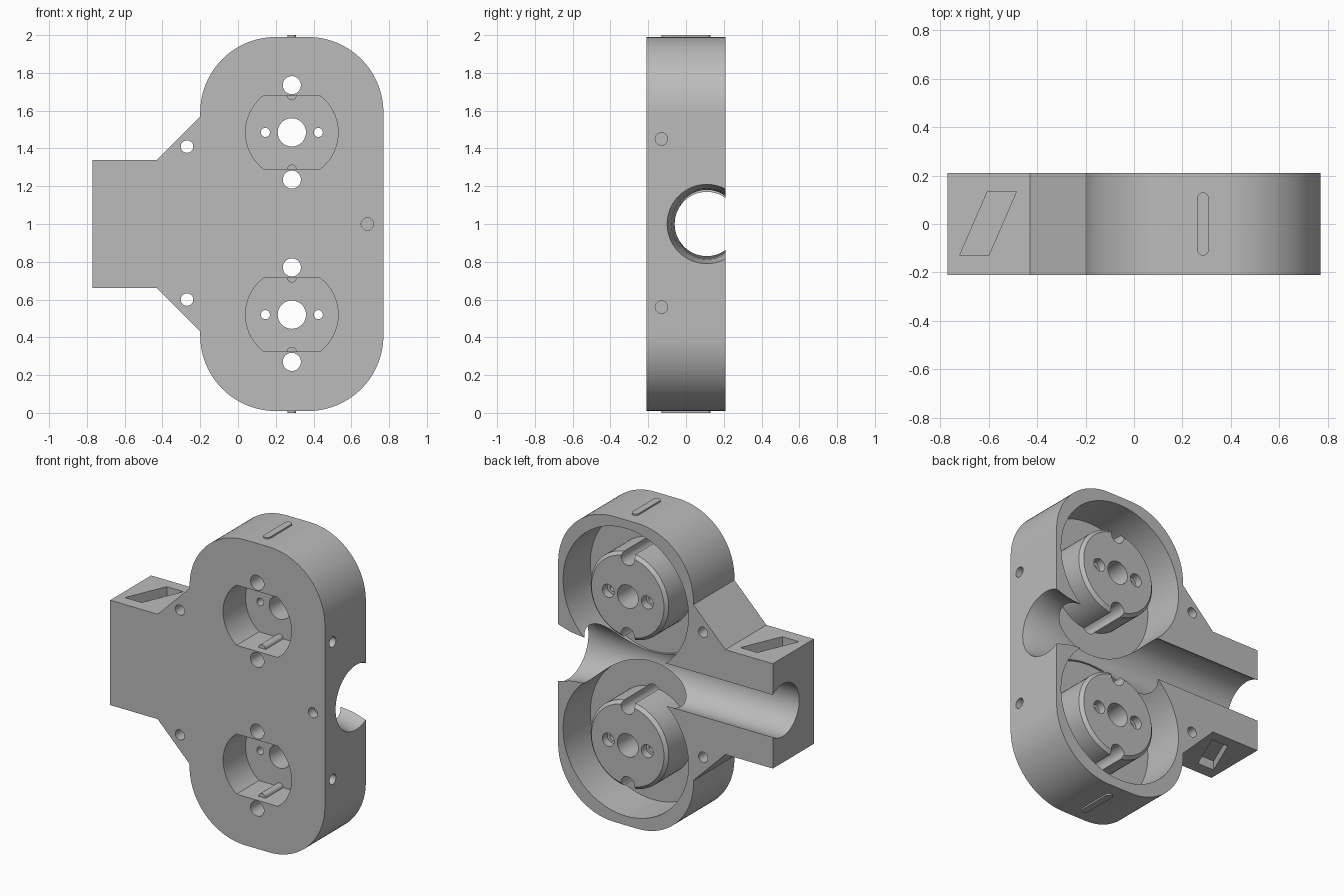
import bpy, bmesh, math

old = bpy.data.objects.get("Cube")
if old:
    bpy.data.objects.remove(old, do_unlink=True)

grey = bpy.data.materials.new("plastic_grey")
grey.use_nodes = True
grey.diffuse_color = (0.5, 0.5, 0.5, 1)
grey.node_tree.nodes["Principled BSDF"].inputs["Base Color"].default_value = grey.diffuse_color

BACK, FRONT, FLOOR = 0.21, -0.21, -0.07
CX, ZS = 0.285, (0.52, 1.485)


def arc(cu, cv, r, start=0, end=360, n=64):
    """Points on an arc; a full circle drops its repeated last point."""
    count = n if end - start == 360 else n + 1
    angles = [math.radians(start + (end - start) * i / n) for i in range(count)]
    return [(cu + r * math.cos(a), cv + r * math.sin(a)) for a in angles]


def loft(name, rings, axis="y"):
    """Solid through (position, points) rings placed along an axis."""
    place = {"x": lambda u, v, w: (w, u, v),
             "y": lambda u, v, w: (u, w, v),
             "z": lambda u, v, w: (u, v, w)}[axis]
    bm = bmesh.new()
    loops = [[bm.verts.new(place(u, v, w)) for u, v in pts] for w, pts in rings]
    bm.faces.new(loops[0])
    bm.faces.new(loops[-1])
    for low, high in zip(loops, loops[1:]):
        for i in range(len(low)):
            j = (i + 1) % len(low)
            bm.faces.new((low[i], low[j], high[j], high[i]))
    bmesh.ops.recalc_face_normals(bm, faces=bm.faces)
    mesh = bpy.data.meshes.new(name)
    bm.to_mesh(mesh)
    bm.free()
    mesh.materials.append(grey)
    obj = bpy.data.objects.new(name, mesh)
    bpy.context.collection.objects.link(obj)
    return obj


def prism(name, pts, a, b, axis="y"):
    return loft(name, [(a, pts), (b, pts)], axis)


def combine(target, tool, operation="DIFFERENCE"):
    mod = target.modifiers.new("bool", "BOOLEAN")
    mod.operation, mod.solver, mod.object = operation, "EXACT", tool
    bpy.context.view_layer.objects.active = target
    bpy.ops.object.modifier_apply(modifier=mod.name)
    bpy.data.objects.remove(tool, do_unlink=True)


def drill(u, v, r, a, b, axis="y", n=32):
    combine(body, prism("drill", arc(u, v, r, n=n), a, b, axis))


# Housing outline: rounded block with a tapered cable arm
half = [(-0.77, 1.34), (-0.43, 1.34), (-0.2, 1.57)]
top = half + arc(0.2, 1.59, 0.4, 180, 90, 24) + arc(0.37, 1.59, 0.4, 90, 0, 24)
bottom = [(x, 2 - z) for x, z in reversed(top)]
body = prism("housing", top + bottom, FRONT, BACK)

# Round pockets in the back
for z in ZS:
    drill(CX, z, 0.45, FLOOR, BACK + 0.1, n=96)

# Cable channel, flared at the wide end
rings = [(x, arc(0.11, 1.0, r)) for x, r in
         ((-0.9, 0.17), (0.5, 0.17), (0.68, 0.187), (0.77, 0.21), (0.8, 0.218))]
combine(body, loft("channel", rings, "x"))

for z in ZS:
    # Socket cup with a chamfered back
    cup = [(FLOOR - 0.05, arc(CX, z, 0.28)), (0.17, arc(CX, z, 0.28)), (0.19, arc(CX, z, 0.26))]
    combine(body, loft("cup", cup), "UNION")
    # Front recess with flat top and bottom
    recess = [(u, min(max(v, z - 0.195), z + 0.195)) for u, v in arc(CX, z, 0.245, 0, 360, 96)]
    side = math.degrees(math.asin(0.195 / 0.245))
    recess = arc(CX, z, 0.245, -side, side, 32) + arc(CX, z, 0.245, 180 - side, 180 + side, 32)
    combine(body, prism("recess", recess, FRONT - 0.1, 0.02))
    # Centre hole, pin holes with counterbores, and earth grooves
    drill(CX, z, 0.075, -0.05, 0.3)
    for s in (-1, 1):
        drill(CX + s * 0.14, z, 0.024, -0.05, 0.3)
        drill(CX + s * 0.14, z, 0.042, 0.14, 0.3)
        drill(CX, z + s * 0.25, 0.048, -0.3, 0.3)

# Screw holes in the tapers, side face and front
for z in (0.6, 1.41):
    drill(-0.27, z, 0.033, -0.3, 0.3)
for z in (0.56, 1.45):
    drill(-0.13, z, 0.033, 0.66, 0.9, "x")
drill(0.685, 1.0, 0.033, -0.3, -0.15)

# Slanted slots in the arm
slot = [(-0.72, -0.13), (-0.6, -0.13), (-0.485, 0.135), (-0.605, 0.135)]
for a, b in ((1.28, 1.5), (0.5, 0.72)):
    combine(body, prism("slot", slot, a, b, "z"))

parts = [body]
# Raised locating keys on both ends
key = arc(CX, 0.108, 0.023, 0, 180, 12) + arc(CX, -0.108, 0.023, 180, 360 - 1e-6, 12)
for name, a, b in (("top_key", 1.98, 2.0), ("bottom_key", 0.0, 0.02)):
    parts.append(prism(name, key, a, b, "z"))

# Earth ribs inside the recesses
for z in ZS:
    for s in (-1, 1):
        rib = arc(CX, z + s * 0.195, 0.025, 180 if s > 0 else 0, 360 - 1e-6 if s > 0 else 180, 12)
        parts.append(prism("earth_rib", rib, -0.16, 0.03))

bpy.ops.object.select_all(action="DESELECT")
for obj in parts:
    obj.select_set(True)
bpy.context.view_layer.objects.active = body
bpy.ops.object.shade_smooth_by_angle(angle=math.radians(30))
